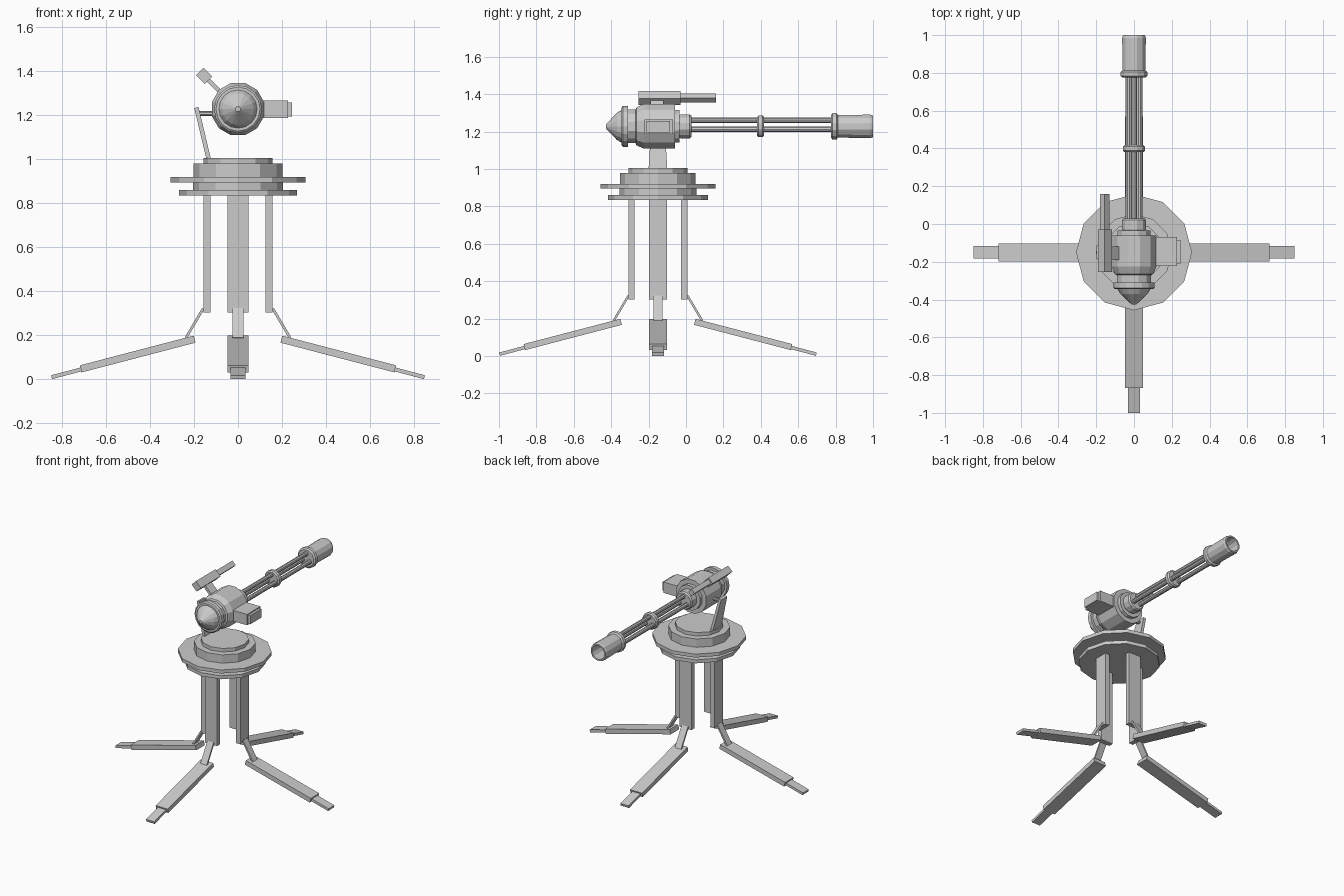
import bpy, bmesh, math
from mathutils import Matrix, Vector

if "Cube" in bpy.data.objects:
    bpy.data.objects.remove(bpy.data.objects["Cube"])

CY = -0.15      # pedestal axis
GZ = 1.228      # gun axis height


def finish(bm, name, mat=None):
    if mat:
        bmesh.ops.transform(bm, matrix=mat, verts=bm.verts)
    bmesh.ops.recalc_face_normals(bm, faces=bm.faces)
    me = bpy.data.meshes.new(name)
    bm.to_mesh(me)
    bm.free()
    ob = bpy.data.objects.new(name, me)
    bpy.context.collection.objects.link(ob)
    return ob


def lathe(name, profile, sides, mat, phase=0.0, closed=False):
    """Revolve (height, radius) points about z, then place with mat."""
    bm = bmesh.new()
    rings = []
    for h, r in profile:
        rings.append([bm.verts.new((r * math.cos(phase + 2 * math.pi * i / sides),
                                    r * math.sin(phase + 2 * math.pi * i / sides), h))
                      for i in range(sides)])
    pairs = list(zip(rings, rings[1:]))
    if closed:
        pairs.append((rings[-1], rings[0]))
    for a, b in pairs:
        for i in range(sides):
            j = (i + 1) % sides
            bm.faces.new((a[i], a[j], b[j], b[i]))
    if not closed:
        bm.faces.new(rings[0])
        bm.faces.new(rings[-1])
    return finish(bm, name, mat)


def prism(name, outline, w0, w1=None, mat=None):
    """Extrude an (x, z) outline from y = w0 to y = w1."""
    if w1 is None:
        w0, w1 = -w0, w0
    bm = bmesh.new()
    f = bm.faces.new([bm.verts.new((x, w0, z)) for x, z in outline])
    ext = bmesh.ops.extrude_face_region(bm, geom=[f])
    bmesh.ops.translate(bm, vec=(0, w1 - w0, 0),
                        verts=[v for v in ext["geom"] if isinstance(v, bmesh.types.BMVert)])
    return finish(bm, name, mat)


def bar(p, q, t):
    """Rectangle outline of thickness t around segment p-q."""
    p, q = Vector(p), Vector(q)
    d = (q - p).normalized()
    n = Vector((-d.y, d.x)) * t / 2
    return [p + n, q + n, q - n, p - n]


# Pedestal discs
base = Matrix.Translation((0, CY, 0))
for name, z0, z1, r in [("lower_plate", 0.835, 0.86, 0.267), ("plate_neck", 0.86, 0.895, 0.205),
                        ("upper_plate", 0.895, 0.92, 0.307), ("turntable", 0.92, 0.98, 0.202),
                        ("turntable_cap", 0.98, 1.005, 0.157)]:
    lathe(name, [(z0, r), (z1, r)], 12, base)

# Four folding legs
for i in range(4):
    m = base @ Matrix.Rotation(i * math.pi / 2, 4, 'Z')
    prism(f"leg_post_{i}", bar((0.141, 0.303), (0.141, 0.84), 0.033), 0.048, mat=m)
    prism(f"leg_strut_{i}", bar((0.158, 0.322), (0.237, 0.188), 0.012), 0.025, mat=m)
    prism(f"leg_shin_{i}", bar((0.197, 0.183), (0.714, 0.048), 0.033), 0.048, mat=m)
    prism(f"leg_foot_{i}", bar((0.70, 0.049), (0.847, 0.010), 0.018), 0.033, mat=m)

# Gun body, nose and collar turned about the y axis
gun = Matrix.Translation((0, 0, GZ)) @ Matrix.Rotation(-math.pi / 2, 4, 'X')
ph = math.pi / 12
lathe("gun_body", [(-0.31, 0.092), (-0.27, 0.092), (-0.265, 0.105), (-0.225, 0.123),
                   (-0.06, 0.123), (-0.06, 0.09), (-0.035, 0.09)], 12, gun, ph)
lathe("rear_flange", [(-0.345, 0.1), (-0.338, 0.109), (-0.31, 0.109)], 16, gun)
nose = lathe("rear_nose", [(-0.427, 0.012), (-0.405, 0.035), (-0.37, 0.072), (-0.34, 0.09)], 16, gun)
lathe("barrel_collar", [(-0.04, 0.06), (-0.03, 0.066), (0.02, 0.066), (0.03, 0.058)], 12, gun, ph)

# Barrel cluster with clamp rings
for i in range(3):
    a = math.radians(90 + 120 * i)
    m = Matrix.Translation((0.033 * math.cos(a), 0, 0.033 * math.sin(a))) @ gun
    lathe(f"barrel_{i}", [(0.02, 0.0155), (0.82, 0.0155)], 10, m)
lathe("middle_clamp", [(0.38, 0.052), (0.388, 0.06), (0.41, 0.06), (0.418, 0.052)], 12, gun, ph)
lathe("muzzle_clamp", [(0.775, 0.062), (0.783, 0.073), (0.805, 0.073), (0.813, 0.062)], 12, gun, ph)

# Hollow muzzle
lathe("muzzle_shroud", [(0.81, 0.062), (0.985, 0.065), (1.0, 0.06), (1.0, 0.05), (0.83, 0.045),
                        (0.81, 0.045)], 12, gun, ph, closed=True)

# Ammunition box on the right side
prism("side_box", [(0.1, GZ - 0.04), (0.228, GZ - 0.04), (0.228, GZ + 0.038), (0.1, GZ + 0.038)], -0.222, -0.07)
prism("side_box_cap", [(0.228, GZ - 0.033), (0.245, GZ - 0.033), (0.245, GZ + 0.03), (0.228, GZ + 0.03)],
      -0.21, -0.085)

# Sight on an angled stem
prism("sight_stem", bar((-0.07, 1.295), (-0.145, 1.37), 0.02), -0.19, -0.12)
prism("sight_box", bar((-0.134, 1.359), (-0.174, 1.399), 0.048), -0.255, -0.03)
prism("sight_tube", bar((-0.142, 1.367), (-0.168, 1.393), 0.034), -0.03, 0.16)

# Tapered support arm and pivot pin on the left
arm = prism("support_arm", bar((-0.133, 1.0), (-0.189, 1.235), 0.02), -0.2, -0.1)
for v in arm.data.vertices:
    if v.co.z > 1.15:
        v.co.y = CY + (v.co.y - CY) * 0.7
lathe("pivot_pin", [(-0.185, 0.012), (-0.09, 0.012)], 10,
      Matrix.Translation((0, CY, 1.208)) @ Matrix.Rotation(math.pi / 2, 4, 'Y'))
